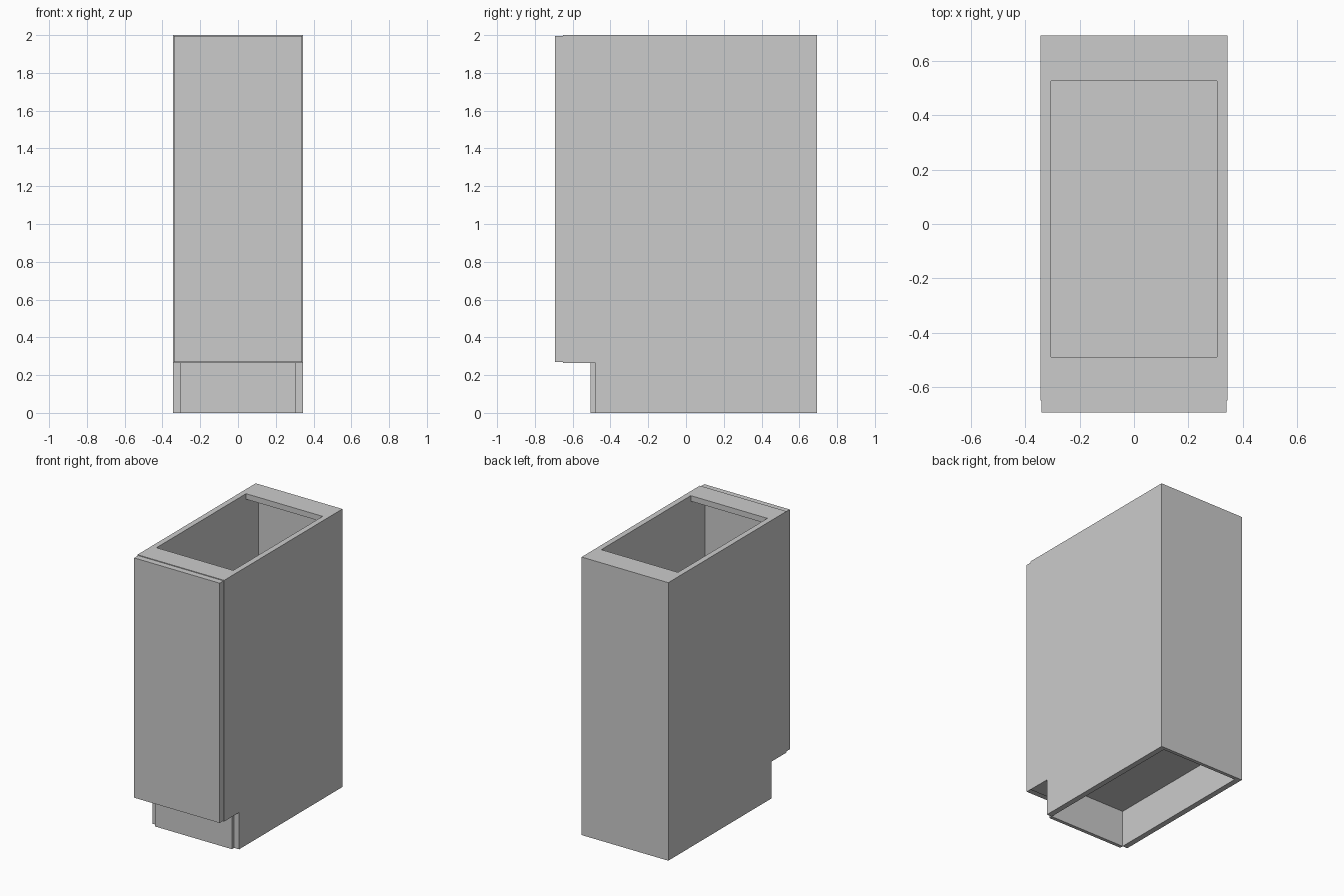
import bpy, bmesh

if "Cube" in bpy.data.objects:
    bpy.data.objects.remove(bpy.data.objects["Cube"])

X_OUT, X_IN = 0.345, 0.305      # side panel outer / inner faces
Y_BACK, Y_FACE = 0.694, -0.65   # carcass back / front
Y_TOE, Z_TOE = -0.48, 0.265     # toe-kick notch
TOP, BOARD, THIN = 2.0, 0.04, 0.025


def make_object(name, bm):
    bmesh.ops.recalc_face_normals(bm, faces=bm.faces)
    mesh = bpy.data.meshes.new(name)
    bm.to_mesh(mesh)
    bm.free()
    obj = bpy.data.objects.new(name, mesh)
    bpy.context.collection.objects.link(obj)
    return obj


def box(name, x, y, z):
    """Box from (min, max) ranges on each axis."""
    bm = bmesh.new()
    bmesh.ops.create_cube(bm, size=1)
    for v in bm.verts:
        v.co = [r[0] if c < 0 else r[1] for c, r in zip(v.co, (x, y, z))]
    return make_object(name, bm)


def side_panel(name, x0, x1):
    """Notched side profile extruded across the panel thickness."""
    profile = [(Y_TOE, 0), (Y_BACK, 0), (Y_BACK, TOP),
               (Y_FACE, TOP), (Y_FACE, Z_TOE), (Y_TOE, Z_TOE)]
    bm = bmesh.new()
    face = bm.faces.new([bm.verts.new((x0, y, z)) for y, z in profile])
    ext = bmesh.ops.extrude_face_region(bm, geom=[face])["geom"]
    verts = [g for g in ext if isinstance(g, bmesh.types.BMVert)]
    bmesh.ops.translate(bm, verts=verts, vec=(x1 - x0, 0, 0))
    return make_object(name, bm)


# Side panels
side_panel("left_side_panel", -X_OUT, -X_IN)
side_panel("right_side_panel", X_IN, X_OUT)

# Boards between the sides
inner = (-X_IN, X_IN)
box("back_panel", inner, (Y_BACK - THIN, Y_BACK), (0, TOP))
box("floor_panel", inner, (Y_FACE, Y_BACK - THIN), (Z_TOE, Z_TOE + BOARD))
box("front_top_rail", inner, (Y_FACE, -0.49), (TOP - BOARD, TOP))
box("back_top_rail", inner, (0.527, Y_BACK - THIN), (TOP - BOARD, TOP))
box("toe_board", inner, (Y_TOE - THIN, Y_TOE), (0, Z_TOE))

# Door, slightly smaller than the carcass front
box("door", (-0.34, 0.34), (-0.694, Y_FACE), (0.27, 1.995))
